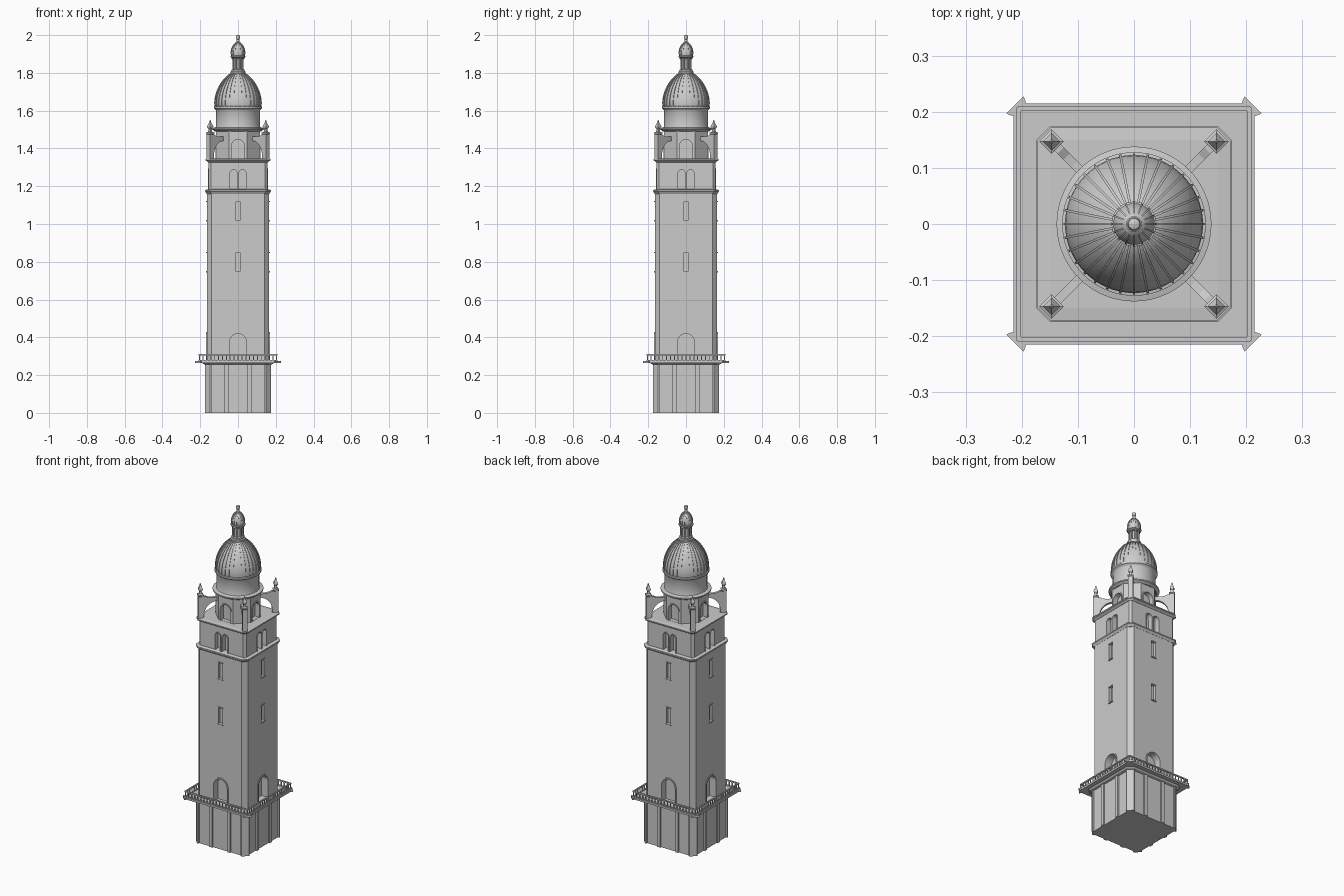
import bpy, bmesh
from math import sin, cos, pi, radians
from mathutils import Matrix, Vector

if "Cube" in bpy.data.objects:
    bpy.data.objects.remove(bpy.data.objects["Cube"])


def finish(name, bm, smooth=False):
    bmesh.ops.recalc_face_normals(bm, faces=bm.faces)
    me = bpy.data.meshes.new(name)
    bm.to_mesh(me)
    bm.free()
    ob = bpy.data.objects.new(name, me)
    bpy.context.collection.objects.link(ob)
    if smooth:
        bpy.ops.object.select_all(action='DESELECT')
        ob.select_set(True)
        bpy.context.view_layer.objects.active = ob
        bpy.ops.object.shade_smooth_by_angle(angle=radians(35))
    return ob


def loft(bm, rings):
    """Skin a stack of closed rings and cap both ends."""
    vs = [[bm.verts.new(p) for p in r] for r in rings]
    n = len(vs[0])
    for a, b in zip(vs, vs[1:]):
        for i in range(n):
            j = (i + 1) % n
            bm.faces.new((a[i], a[j], b[j], b[i]))
    bm.faces.new(vs[0][::-1])
    bm.faces.new(vs[-1])


def lathe(bm, prof, n, phase=0, at=(0, 0)):
    loft(bm, [[(at[0] + r * cos(phase + 2 * pi * i / n),
                at[1] + r * sin(phase + 2 * pi * i / n), z) for i in range(n)]
              for r, z in prof])


def turned(name, prof, n=64, phase=0, smooth=True):
    bm = bmesh.new()
    lathe(bm, prof, n, phase)
    return finish(name, bm, smooth)


def tower(name, levels):
    """Square section with chamfered corners: (half width, chamfer, z)."""
    bm = bmesh.new()
    rings = []
    for h, c, z in levels:
        d = h - c
        rings.append([(h, -d, z), (h, d, z), (d, h, z), (-d, h, z),
                      (-h, d, z), (-h, -d, z), (-d, -h, z), (d, -h, z)])
    loft(bm, rings)
    return finish(name, bm)


def plate(bm, pts, y0, y1, ang=0):
    """Extrude an x-z outline along y, then turn it about z."""
    m = Matrix.Rotation(ang, 3, 'Z')
    loft(bm, [[m @ Vector((x, y, z)) for x, z in pts] for y in (y0, y1)])


def rect(x0, x1, z0, z1):
    return [(x0, z0), (x1, z0), (x1, z1), (x0, z1)]


def arch(cx, w, z0, z1, n=12):
    return [(cx + w, z0)] + [(cx + w * cos(pi * i / n), z1 - w + w * sin(pi * i / n))
                             for i in range(n + 1)] + [(cx - w, z0)]


def four(name, outlines, y0, y1):
    bm = bmesh.new()
    for k in range(4):
        for o in outlines:
            plate(bm, o, y0, y1, k * pi / 2)
    return finish(name, bm)


def cut(ob, outlines, y0, y1):
    cutter = four("cutter", outlines, y0, y1)
    cutter.hide_render = True
    mod = ob.modifiers.new("openings", 'BOOLEAN')
    mod.operation, mod.solver, mod.object = 'DIFFERENCE', 'EXACT', cutter
    bpy.context.view_layer.objects.active = ob
    bpy.ops.object.modifier_apply(modifier=mod.name)
    bpy.data.objects.remove(cutter)


def frame(cx, w, z0, z1, t):
    return arch(cx, w + t, z0, z1 + t) + arch(cx, w, z0, z1)[::-1]


# Base with pilasters and corner piers
tower("base", [(.167, .024, 0), (.167, .024, .255), (.182, .03, .258), (.19, .03, .266)])
four("base_pilasters", [rect(s * .06 - .011, s * .06 + .011, 0, .256) for s in (-1, 1)], -.175, -.16)
bm = bmesh.new()
for k in range(4):
    m = Matrix.Rotation(k * pi / 2, 3, 'Z')
    pier = [(.14, .176), (.14, .14), (.176, .14), (.176, .148), (.148, .176)]
    loft(bm, [[m @ Vector((x, y, z)) for x, y in pier] for z in (0, .256)])
finish("base_corner_piers", bm)

# Balcony slab with flared corners
bm = bmesh.new()
corner = [(.215, .192), (.228, .197), (.197, .228), (.192, .215)]
loft(bm, [[Matrix.Rotation(k * pi / 2, 3, 'Z') @ Vector((x, y, z)) for k in range(4)
           for x, y in corner] for z in (.265, .276)])
finish("balcony_slab", bm)

# Balcony railing
four("balcony_rail", [rect(-.208, .208, .304, .311), rect(-.208, .208, .275, .28)], -.209, -.201)
four("balusters", [rect(x - .0025, x + .0025, .278, .306)
                   for x in [-.205 + .41 * i / 20 for i in range(21)]], -.2075, -.2025)

# Shaft with doors and slit windows
shaft = tower("shaft", [(.165, .026, .262), (.165, .026, 1.168)])
door = (0, .044, .27, .42)
slits = [rect(-.013, .013, z, z + .097) for z in (.75, 1.02)]
cut(shaft, [arch(*door)], -.2, -.125)
cut(shaft, slits, -.2, -.15)
four("door_frames", [frame(*door, .008)], -.169, -.16)
four("slit_sills", [rect(-.017, .017, z - .006, z) for z in (.75, 1.02)], -.170, -.16)
four("slit_heads", [rect(-.016, .016, z, z + .005) for z in (.847, 1.117)], -.169, -.16)

# Bell stage with paired arches and cornices
tower("shaft_cornice", [(.166, .026, 1.160), (.172, .026, 1.170), (.175, .026, 1.173),
                        (.175, .026, 1.180), (.157, .02, 1.184)])
bell = tower("bell_stage", [(.156, .012, 1.17), (.156, .012, 1.333)])
pairs = [(s * .024, .018, 1.183, 1.288) for s in (-1, 1)]
cut(bell, [arch(*p) for p in pairs], -.2, -.128)
four("bell_arch_frames", [frame(*p, .0045) for p in pairs], -.160, -.152)
tower("bell_cornice", [(.157, .014, 1.326), (.164, .02, 1.332), (.173, .026, 1.336),
                       (.173, .026, 1.343), (.15, .012, 1.346)])

# Octagonal drum with arched niches
octa = turned("octagon_drum", [(.126, 1.34), (.126, 1.497)], 8, pi / 8, False)
niche = (0, .034, 1.347, 1.448)
cut(octa, [arch(*niche)], -.2, -.09)
four("niche_frames", [frame(*niche, .006)], -.120, -.113)

# Corner pinnacles and arched buttresses
bm = bmesh.new()
for x in (-.147, .147):
    for y in (-.147, .147):
        lathe(bm, [(.019, 1.342), (.019, 1.474), (.022, 1.477), (.022, 1.484), (.011, 1.488),
                   (.009, 1.504), (.016, 1.512), (.016, 1.519), (.004, 1.539),
                   (.005, 1.545), (.001, 1.55)], 4, 0, (x, y))
finish("pinnacles", bm)
bm = bmesh.new()
inner = [(.115 + .073 * cos(pi / 2 * i / 10), 1.36 + .08 * sin(pi / 2 * i / 10)) for i in range(11)]
top = [(.105, 1.44), (.105, 1.462), (.15, 1.462), (.17, 1.465), (.185, 1.473), (.205, 1.474)]
for k in range(4):
    plate(bm, [(.205, 1.342), (.188, 1.342)] + inner + top, -.008, .008, pi / 4 + k * pi / 2)
finish("buttresses", bm)

# Round drum and its cornice
turned("round_drum", [(.122, 1.490), (.130, 1.496), (.138, 1.500), (.138, 1.507), (.118, 1.512),
                      (.116, 1.518), (.116, 1.600), (.120, 1.607), (.128, 1.612), (.128, 1.622),
                      (.12, 1.624)])

# Ribbed dome
dome = [(.121, 1.618), (.123, 1.640), (.1215, 1.660), (.117, 1.682), (.110, 1.704), (.099, 1.728),
        (.085, 1.751), (.068, 1.772), (.050, 1.788), (.034, 1.797)]
turned("dome", dome)
bm = bmesh.new()
ribs = [(r - .006, z - .003) for r, z in dome] + [(r + .003, z + .0015) for r, z in dome[::-1]]
for k in range(32):
    plate(bm, ribs, -.0022, .0022, k * pi / 16)
finish("dome_ribs", bm)

# Lantern with columns
turned("lantern", [(.036, 1.790), (.040, 1.797), (.040, 1.806), (.035, 1.810), (.035, 1.818),
                   (.023, 1.820), (.023, 1.873), (.034, 1.875), (.034, 1.880), (.040, 1.884),
                   (.040, 1.890), (.034, 1.892)], 32)
bm = bmesh.new()
for k in range(8):
    a = (k + .5) * pi / 4
    lathe(bm, [(.0055, 1.816), (.0045, 1.822), (.0045, 1.870), (.006, 1.877)], 8, 0,
          (.028 * cos(a), .028 * sin(a)))
finish("lantern_columns", bm, True)

# Small cap dome with ribs, and finial
cap = [(.034, 1.888), (.037, 1.900), (.037, 1.912), (.034, 1.927), (.028, 1.941),
       (.019, 1.953), (.011, 1.959)]
turned("cap_dome", cap, 32)
bm = bmesh.new()
for k in range(16):
    plate(bm, [(r - .004, z - .002) for r, z in cap] + [(r + .0018, z + .001) for r, z in cap[::-1]],
          -.0014, .0014, k * pi / 8)
finish("cap_ribs", bm)
turned("finial", [(.014, 1.953), (.014, 1.962), (.008, 1.965), (.007, 1.978), (.011, 1.983),
                  (.012, 1.990), (.010, 1.997), (.004, 2.0)], 16)
